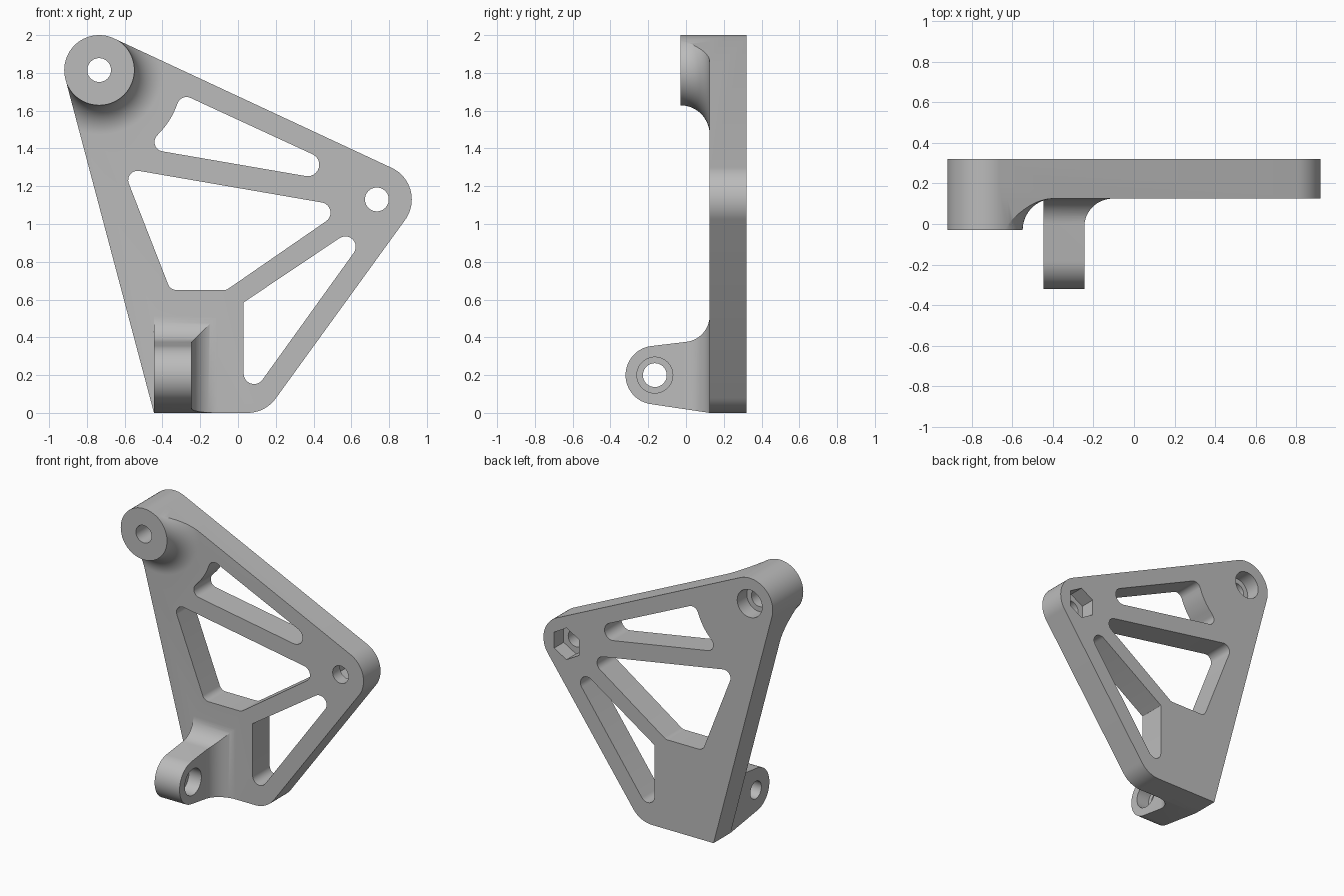
import bpy, bmesh, math
from mathutils import Vector
from mathutils.geometry import convex_hull_2d

cube = bpy.data.objects.get("Cube")
if cube:
    bpy.data.objects.remove(cube, do_unlink=True)

grey = bpy.data.materials.new("light grey")
grey.use_nodes = True
colour = (0.5, 0.5, 0.5, 1)
grey.diffuse_color = colour
grey.node_tree.nodes["Principled BSDF"].inputs["Base Color"].default_value = colour

SEG = 64
R = 0.185                      # radius of the plate's rounded corners
BACK, FRONT = 0.32, 0.125      # plate faces along y
BOSS_Y = -0.03
TOP, SIDE, FOOT = (-0.735, 1.815), (0.735, 1.13), (0.05, R)


def finish(bm, name):
    bmesh.ops.recalc_face_normals(bm, faces=bm.faces)
    mesh = bpy.data.meshes.new(name)
    bm.to_mesh(mesh)
    bm.free()
    mesh.materials.append(grey)
    ob = bpy.data.objects.new(name, mesh)
    bpy.context.collection.objects.link(ob)
    return ob


def prism(name, points, axis, lo, hi):
    """Extrude a 2D outline along one axis from lo to hi."""
    place = {"x": lambda p, d: (d, p[0], p[1]),
             "y": lambda p, d: (p[0], d, p[1]),
             "z": lambda p, d: (p[0], p[1], d)}[axis]
    bm = bmesh.new()
    a = [bm.verts.new(place(p, lo)) for p in points]
    b = [bm.verts.new(place(p, hi)) for p in points]
    bm.faces.new(a)
    bm.faces.new(b)
    for i in range(len(a)):
        j = (i + 1) % len(a)
        bm.faces.new((a[i], a[j], b[j], b[i]))
    return finish(bm, name)


def arc(c, r, start, end, n):
    angles = [math.radians(start + (end - start) * i / n) for i in range(n + 1)]
    return [(c[0] + r * math.cos(t), c[1] + r * math.sin(t)) for t in angles]


def circle(c, r, n=SEG, turn=0):
    return arc(c, r, turn, turn + 360, n)[:-1]


def hull(points):
    return [points[i] for i in convex_hull_2d([Vector(p) for p in points])]


def rounded(corners):
    """Polygon of (x, z, radius) corners with every corner filleted."""
    out = []
    for i, (x, z, r) in enumerate(corners):
        p = Vector((x, z))
        u = (Vector(corners[i - 1][:2]) - p).normalized()
        v = (Vector(corners[(i + 1) % len(corners)][:2]) - p).normalized()
        half = u.angle(v) / 2
        c = p + (u + v).normalized() * r / math.sin(half)
        a = p + u * r / math.tan(half) - c
        b = p + v * r / math.tan(half) - c
        t0 = math.atan2(a.y, a.x)
        sweep = (math.atan2(b.y, b.x) - t0 + math.pi) % (2 * math.pi) - math.pi
        out += arc(c, r, math.degrees(t0), math.degrees(t0 + sweep), 12)
    return out


def combine(ob, other, operation):
    mod = ob.modifiers.new("combine", "BOOLEAN")
    mod.operation, mod.solver, mod.object = operation, "EXACT", other
    bpy.context.view_layer.objects.active = ob
    bpy.ops.object.modifier_apply(modifier=mod.name)
    bpy.data.objects.remove(other, do_unlink=True)


# Plate
outline = hull(circle(TOP, R) + circle(SIDE, R) + circle(FOOT, R)
               + [(-0.445, 0), (-0.445, 0.54)])
bracket = prism("bracket", outline, "y", FRONT, BACK)

# Boss: flared lathe trimmed to the plate outline
FLARE = 0.155
profile = [(-0.1, R + 0.0015)]
for i in range(17):
    t = math.pi / 2 * i / 16
    profile.append((BOSS_Y + FLARE * math.sin(t), R + 0.0015 + FLARE * (1 - math.cos(t))))
profile.append((0.2, R + FLARE))
bm = bmesh.new()
rings = [[bm.verts.new((x, y, z)) for x, z in circle(TOP, r)] for y, r in profile]
for a, b in zip(rings, rings[1:]):
    for i in range(SEG):
        j = (i + 1) % SEG
        bm.faces.new((a[i], a[j], b[j], b[i]))
bm.faces.new(rings[0])
bm.faces.new(rings[-1])
flare = finish(bm, "boss_flare")
boss = prism("boss", outline, "y", BOSS_Y, 0.22)
combine(boss, flare, "INTERSECT")
combine(bracket, boss, "UNION")

# Lug: side profile crossed with a filleted plan, giving a mitred corner
EYE = (-0.165, 0.2)
F = 0.14
lug = prism("lug", arc(EYE, 0.155, 263, 97, 32)
            + arc((FRONT - F, 0.375 + F), F, -83, 0, 16)
            + [(0.2, 0.375 + F), (0.2, 0), (FRONT, 0)], "x", -0.445, -0.05)
plan = prism("lug_plan", [(-0.5, -0.4), (-0.245, -0.4)]
             + arc((-0.245 + F, FRONT - F), F, 180, 90, 16)
             + [(-0.245 + F, 0.25), (-0.5, 0.25)], "z", -0.1, 0.7)
combine(lug, plan, "INTERSECT")
combine(bracket, lug, "UNION")

# Truss windows
windows = [
    [(0.815, 1.175, 0.061), (-0.30, 1.69, 0.05), (-0.355, 1.55, 0.4), (-0.49, 1.40, 0.05)],
    [(-0.61, 1.296, 0.05), (0.577, 1.091, 0.055), (-0.062, 0.65, 0.05), (-0.358, 0.65, 0.05)],
    [(0.791, 1.095, 0.055), (0.03, 0.037, 0.055), (0.03, 0.585, 0.004)],
]
for w in windows:
    combine(bracket, prism("window_cutter", rounded(w), "y", 0, 0.5), "DIFFERENCE")

# Bolt holes, round and hexagonal pockets
for points, axis, lo, hi in [
    (circle(TOP, 0.063), "y", -0.5, 0.5),
    (circle(TOP, 0.1), "y", 0.21, 0.5),
    (circle(SIDE, 0.063), "y", -0.5, 0.5),
    (circle(SIDE, 0.115, 6, 30), "y", 0.21, 0.5),
    (circle(EYE, 0.063), "x", -0.6, 0),
    (circle(EYE, 0.095), "x", -0.345, 0),
]:
    combine(bracket, prism("hole_cutter", points, axis, lo, hi), "DIFFERENCE")

bpy.ops.object.select_all(action="DESELECT")
bracket.select_set(True)
bpy.context.view_layer.objects.active = bracket
bpy.ops.object.shade_smooth_by_angle(angle=math.radians(25))
